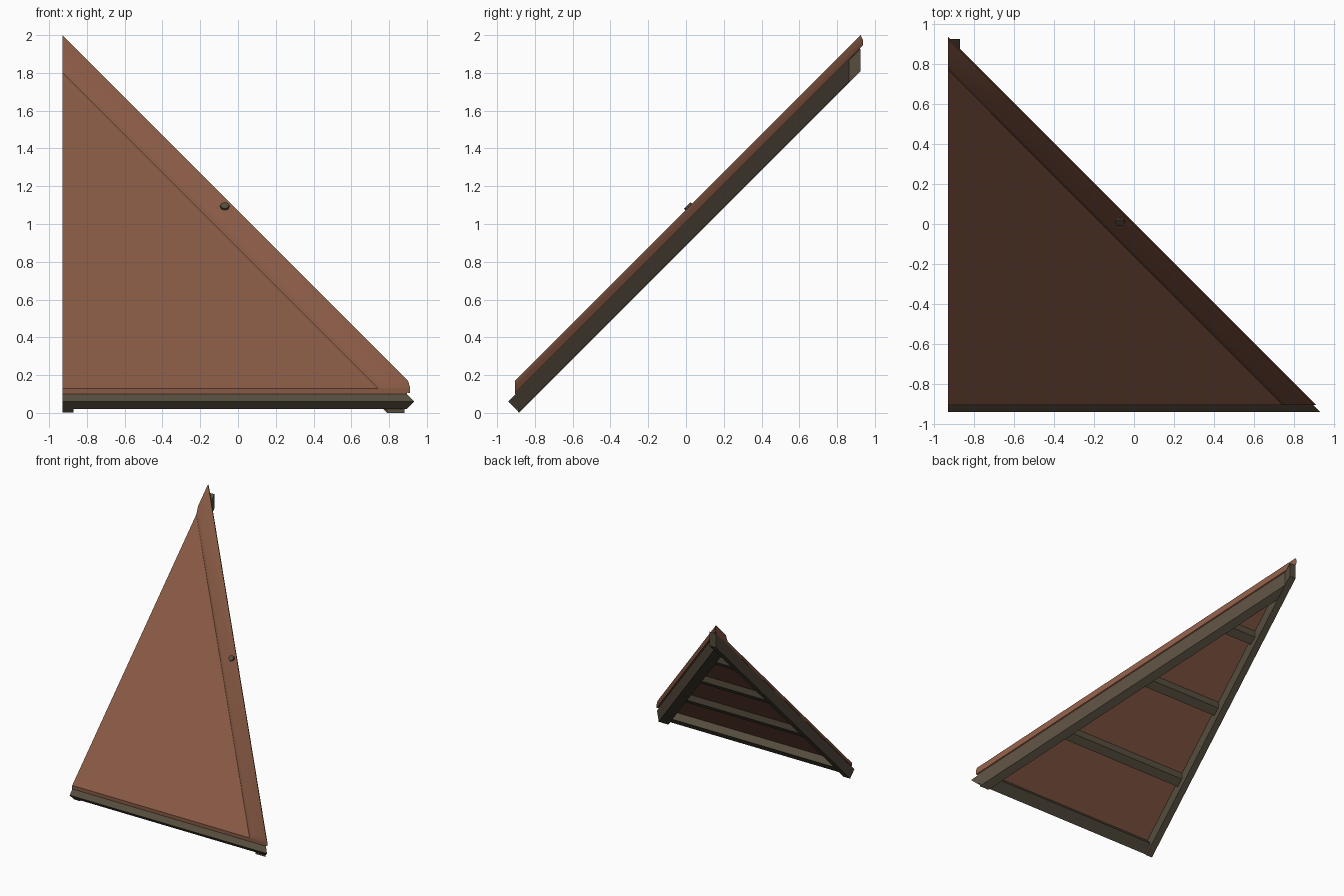
import bpy, bmesh
from mathutils import Vector

if "Cube" in bpy.data.objects:
    bpy.data.objects.remove(bpy.data.objects["Cube"])


def material(name, rgb):
    m = bpy.data.materials.new(name)
    m.diffuse_color = (*rgb, 1)
    m.use_nodes = True
    m.node_tree.nodes["Principled BSDF"].inputs["Base Color"].default_value = m.diffuse_color
    return m


TILE = material("terracotta_brown", (0.242, 0.100, 0.058))
WOOD = material("dark_timber", (0.093, 0.074, 0.048))


def loft(name, mat, a, b):
    """Join two matching outlines of (x, y, w); w is height above the slope z = y."""
    bm = bmesh.new()
    va = [bm.verts.new((x, y, y + w)) for x, y, w in a]
    vb = [bm.verts.new((x, y, y + w)) for x, y, w in b]
    n = len(va)
    bm.faces.new(va)
    bm.faces.new(vb[::-1])
    for i in range(n):
        j = (i + 1) % n
        bm.faces.new((va[j], va[i], vb[i], vb[j]))
    bmesh.ops.recalc_face_normals(bm, faces=bm.faces)
    me = bpy.data.meshes.new(name)
    bm.to_mesh(me)
    bm.free()
    me.materials.append(mat)
    ob = bpy.data.objects.new(name, me)
    bpy.context.collection.objects.link(ob)
    return ob


def slab(name, mat, plan, w0, w1):
    return loft(name, mat, [(x, y, w0) for x, y in plan], [(x, y, w1) for x, y in plan])


L = -0.93     # left edge
F = -0.905    # front edge of the covering

# Triangular roof covering
slab("roof_panel", TILE, [(L, F), (-0.01 - F, F), (L, -0.01 - L)], 1.005, 1.035)

# Raised cap along the hip: profile of (x + y, w), cut at the front and left edges
profile = [(-0.165, 1.03), (-0.14, 1.074), (-0.005, 1.075), (0.006, 1.04), (0.006, 1.01)]
cap = loft("hip_cap", TILE,
           [(c - F, F, w) for c, w in profile],
           [(L, c - L, w) for c, w in profile])

# Left rafter, square cut at the foot and plumb cut at the top
section = [(-0.94, 1.0), (-0.8825, 0.885), (0.925, 0.885), (0.925, 1.005)]
loft("left_rafter", WOOD, [(L, y, w) for y, w in section], [(-0.87, y, w) for y, w in section])

# Bottom rail, mitred to the hip line
section = [(-0.94, 1.0), (-0.90, 0.92), (-0.83, 0.92), (-0.87, 1.005)]
loft("bottom_rail", WOOD, [(L, y, w) for y, w in section], [(-0.008 - y, y, w) for y, w in section])

# Hip rafter under the cap
section = [(-0.10, 1.006), (-0.10, 0.89), (-0.008, 0.89), (-0.008, 1.006)]
loft("hip_rafter", WOOD, [(c + 0.89, -0.89, w) for c, w in section],
     [(L, c - L, w) for c, w in section])

# Three battens across the underside
for i, y in enumerate((-0.46, 0.0, 0.46)):
    a, b = y - 0.025, y + 0.025
    slab(f"batten_{i + 1}", WOOD,
         [(-0.89, a), (-0.06 - a, a), (-0.06 - b, b), (-0.89, b)], 0.95, 1.006)

# Peg head in the middle of the cap
normal = Vector((0, -1, 1)).normalized()
bpy.ops.mesh.primitive_cylinder_add(
    vertices=8, radius=0.024, depth=0.03, location=(-0.07, 0.017, 1.088),
    rotation=normal.to_track_quat('Z', 'Y').to_euler())
peg = bpy.context.object
peg.name = "peg_head"
peg.data.materials.append(WOOD)

# Soft shading over the cap's shoulder
bpy.ops.object.select_all(action='DESELECT')
cap.select_set(True)
bpy.context.view_layer.objects.active = cap
bpy.ops.object.shade_smooth_by_angle(angle=1.0)
